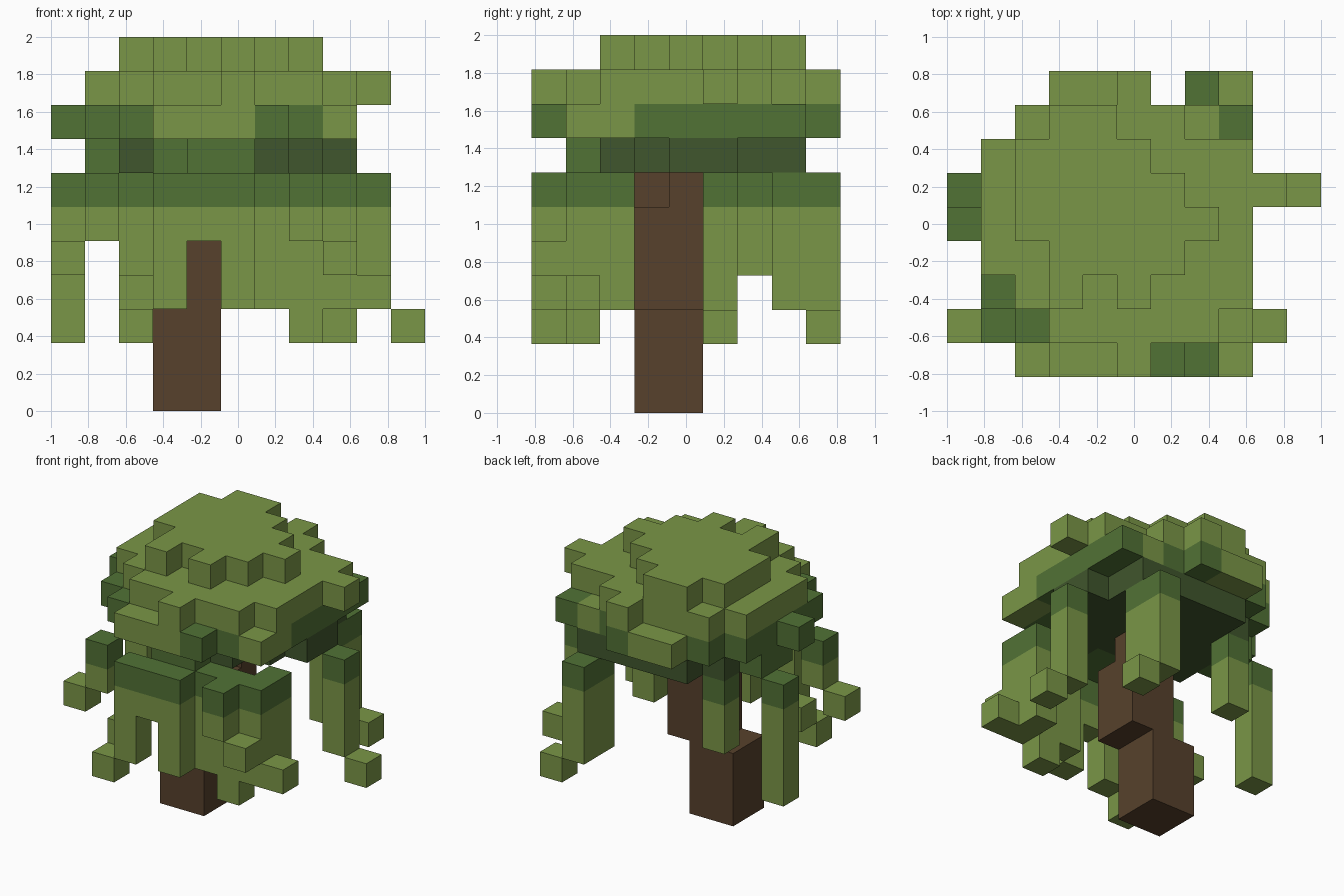
import bpy, bmesh, math
from mathutils import Vector

if "Cube" in bpy.data.objects:
    bpy.data.objects.remove(bpy.data.objects["Cube"], do_unlink=True)

U = 2 / 11  # block size


def material(name, rgb):
    m = bpy.data.materials.new(name)
    m.use_nodes = True
    m.diffuse_color = (*rgb, 1)
    bsdf = m.node_tree.nodes["Principled BSDF"]
    bsdf.inputs["Base Color"].default_value = (*rgb, 1)
    bsdf.inputs["Roughness"].default_value = 1.0
    return m


MATS = [material("light_leaf_green", (0.195, 0.305, 0.063)),
        material("mid_leaf_green", (0.083, 0.168, 0.036)),
        material("deep_leaf_green", (0.051, 0.093, 0.026)),
        material("bark_brown", (0.095, 0.053, 0.025))]
LIGHT, MID, DEEP, BARK = range(4)

parts = {}   # part name -> {cell: colour}
filled = {}  # every occupied cell -> colour


def put(part, i, j, k, colour):
    if (i, j, k) not in filled:
        filled[i, j, k] = colour
        parts.setdefault(part, {})[i, j, k] = colour


def layer(part, k, rows, rule):
    """Fill one flat layer; rows maps y index to x spans."""
    for j, spans in rows.items():
        for a, b in spans:
            for i in range(a, b + 1):
                put(part, i, j, k, rule(i, j))


# Trunk: lower block and offset upper block
for k in range(7):
    x0 = 3 if k < 3 else 4
    for i in (x0, x0 + 1):
        for j in (3, 4):
            if (i, j, k) != (5, 3, 6):
                put("trunk", i, j, k, BARK)

# Canopy crown
layer("canopy_crown", 10,
      {2: [(3, 3), (5, 5)], 3: [(3, 6)], 4: [(2, 7)], 5: [(2, 6)], 6: [(2, 5)], 7: [(3, 4)]},
      lambda i, j: LIGHT)

# Wide upper canopy
layer("canopy_top", 9,
      {0: [(5, 5)], 1: [(3, 7)], 2: [(2, 8)], 3: [(1, 8)], 4: [(1, 8)], 5: [(1, 9)],
       6: [(1, 8)], 7: [(2, 6)], 8: [(5, 5)]},
      lambda i, j: LIGHT)

# Shaded canopy rim with a few light tips
light_tips = {(3, 0), (4, 0), (5, 0), (8, 1), (8, 2), (7, 7), (3, 8), (4, 8)}
layer("canopy_rim", 8,
      {0: [(3, 6)], 1: [(2, 8)], 2: [(1, 8)], 3: [(1, 8)], 4: [(0, 8)], 5: [(1, 8)],
       6: [(1, 8)], 7: [(2, 8)], 8: [(3, 5)]},
      lambda i, j: LIGHT if (i, j) in light_tips else MID)

# Deep shaded underside
layer("canopy_underside", 7,
      {1: [(4, 5)], 2: [(3, 6)], 3: [(2, 7)], 4: [(1, 8)], 5: [(1, 8)], 6: [(2, 7)], 7: [(3, 7)]},
      lambda i, j: MID if (3 <= i <= 5 and j <= 2) or i == 1 else DEEP)

# Hanging strands: (x, y, lowest block), dark at the top
strands = [(3, 0, 3), (4, 0, 5), (5, 0, 3), (6, 1, 3), (7, 1, 3), (7, 0, 5), (8, 1, 3), (8, 2, 3),
           (9, 5, 3), (7, 7, 3), (7, 8, 3), (2, 6, 4), (0, 5, 2), (1, 1, 5)]
for i, j, low in strands:
    for k in range(low, 7):
        put("hanging_strands", i, j, k, MID if k == 6 else LIGHT)

# Loose leaf blocks at the strand tips
for cell in [(0, 1, 4), (2, 0, 2), (2, 1, 3), (8, 0, 4), (7, 1, 2), (9, 1, 3), (10, 5, 2), (8, 8, 2)]:
    put("leaf_tips", *cell, LIGHT)


def build(name, cells):
    """Make one object from the exposed faces of its blocks."""
    bm = bmesh.new()
    for cell, colour in cells.items():
        centre = Vector(cell) + Vector((0.5, 0.5, 0.5))
        for axis in range(3):
            for s in (-1, 1):
                n = Vector((0, 0, 0))
                n[axis] = s
                if tuple(int(c + d) for c, d in zip(cell, n)) in filled:
                    continue
                a = Vector((0, 0, 0))
                a[(axis + 1) % 3] = 0.5
                b = n.cross(a)
                corners = [a + b, b - a, -a - b, a - b]
                verts = []
                for c in corners:
                    p = centre + n * 0.5 + c
                    verts.append(bm.verts.new((p.x * U - 1, p.y * U - 4.5 * U, p.z * U)))
                bm.faces.new(verts).material_index = colour
    bmesh.ops.remove_doubles(bm, verts=bm.verts, dist=1e-4)
    # Merge flush faces of one colour
    bmesh.ops.dissolve_limit(bm, angle_limit=math.radians(1), verts=bm.verts,
                             edges=bm.edges, delimit={'MATERIAL'})
    mesh = bpy.data.meshes.new(name)
    bm.to_mesh(mesh)
    bm.free()
    for m in MATS:
        mesh.materials.append(m)
    bpy.context.collection.objects.link(bpy.data.objects.new(name, mesh))


for part_name, part_cells in parts.items():
    build(part_name, part_cells)
